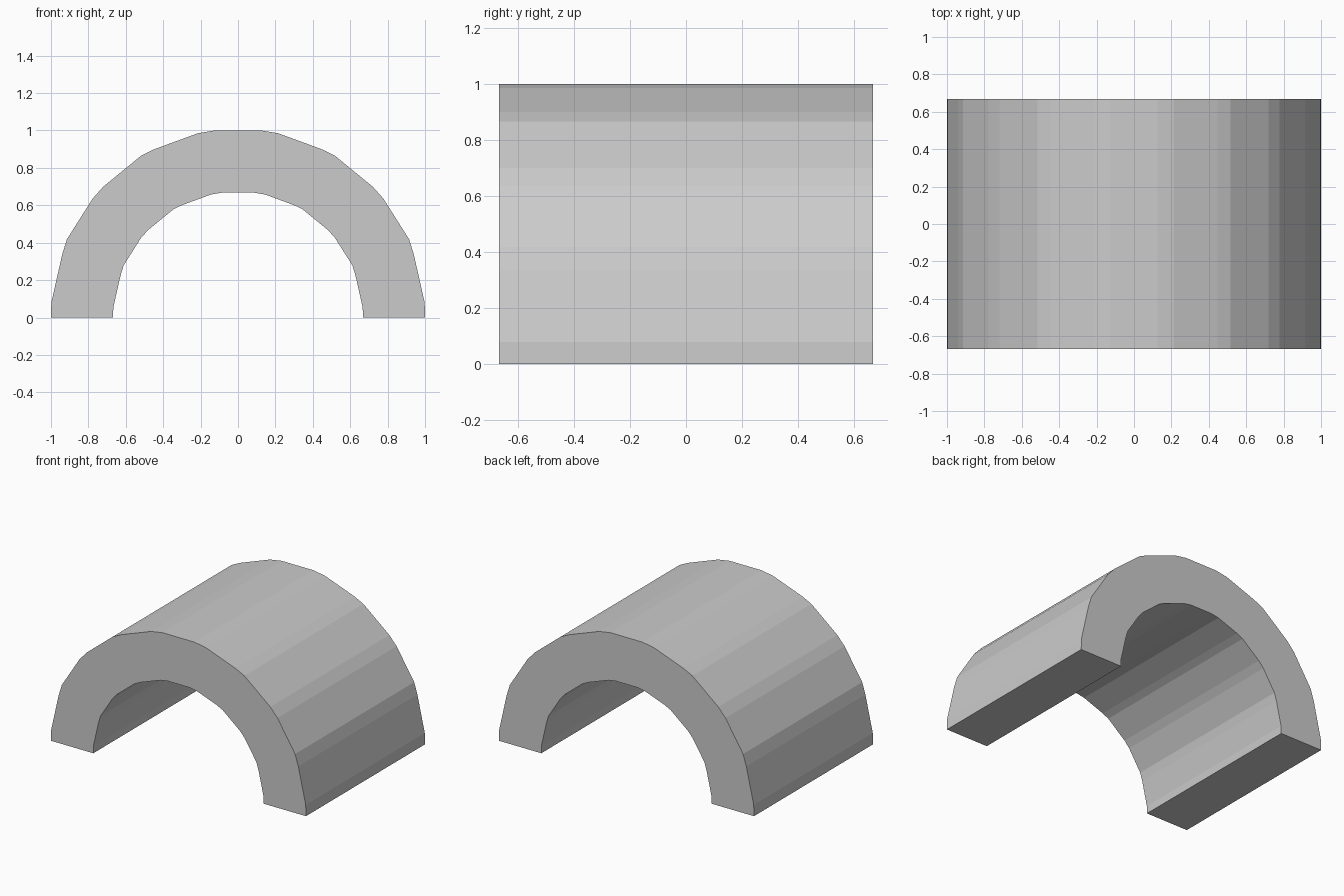
import bpy, bmesh

if "Cube" in bpy.data.objects:
    bpy.data.objects.remove(bpy.data.objects["Cube"])

HALF_DEPTH = 0.667
INNER_SCALE = 0.668

# Right half of the faceted outer arc, from the foot to the crown (x, z)
half_arc = [(1, 0), (0.998, 0.08), (0.94, 0.337), (0.915, 0.418), (0.777, 0.636),
            (0.72, 0.70), (0.517, 0.866), (0.447, 0.90), (0.215, 0.985), (0.125, 1.0)]

# Mirror to the full arc, then shrink it for the inside surface
outer = half_arc + [(-x, z) for x, z in reversed(half_arc)]
inner = [(x * INNER_SCALE, z * INNER_SCALE) for x, z in outer]

# Arch section, extruded front to back
bm = bmesh.new()
loop = outer + inner[::-1]
face = bm.faces.new([bm.verts.new((x, -HALF_DEPTH, z)) for x, z in loop])
result = bmesh.ops.extrude_face_region(bm, geom=[face], use_keep_orig=True)
moved = [g for g in result["geom"] if isinstance(g, bmesh.types.BMVert)]
bmesh.ops.translate(bm, verts=moved, vec=(0, 2 * HALF_DEPTH, 0))
bmesh.ops.recalc_face_normals(bm, faces=bm.faces[:])

mesh = bpy.data.meshes.new("half_round_arch")
bm.to_mesh(mesh)
bm.free()
bpy.context.collection.objects.link(bpy.data.objects.new("half_round_arch", mesh))
